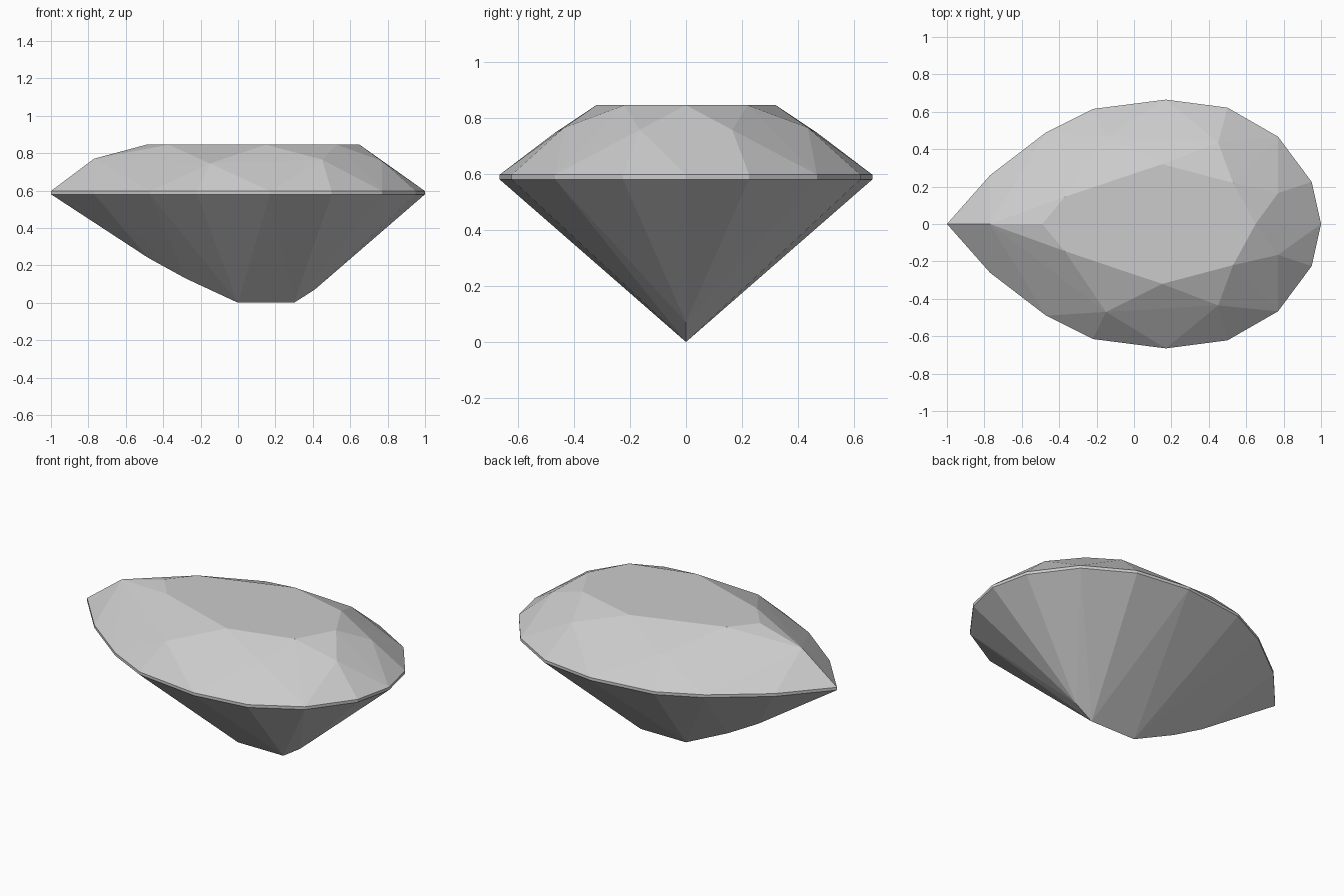
import bpy
import bmesh
import math

if "Cube" in bpy.data.objects:
    bpy.data.objects.remove(bpy.data.objects["Cube"], do_unlink=True)

GIRDLE_LOW, GIRDLE_HIGH, TABLE_Z = 0.58, 0.597, 0.845

# Half outlines, from the pointed end to the round end
girdle = [(-1, 0), (-0.77, 0.26), (-0.47, 0.49), (-0.22, 0.615), (0.17, 0.665),
          (0.5, 0.622), (0.77, 0.467), (0.95, 0.225), (1, 0)]
table = [(-0.49, 0), (-0.37, 0.145), (0.15, 0.32), (0.53, 0.22), (0.65, 0)]
crown = [(-0.77, 0, 0.77), (-0.15, 0.47, 0.745), (0.45, 0.435, 0.765), (0.77, 0.165, 0.757)]
keel = [(-0.48, 0, 0.24), (-0.28, 0, 0.13), (0, 0, 0), (0.3, 0, 0), (0.41, 0, 0.07)]

half = [(x, y, z) for z in (GIRDLE_LOW, GIRDLE_HIGH) for x, y in girdle]
half += [(x, y, TABLE_Z) for x, y in table] + crown + keel

# Mirror the corner points and wrap them in flat facets
bm = bmesh.new()
for x, y, z in half:
    for side in ((1, -1) if y else (1,)):
        bm.verts.new((x, y * side, z))
hull = bmesh.ops.convex_hull(bm, input=bm.verts)
unused = [v for v in set(hull["geom_interior"] + hull["geom_unused"])
          if isinstance(v, bmesh.types.BMVert)]
bmesh.ops.delete(bm, geom=unused, context="VERTS")
bmesh.ops.dissolve_limit(bm, angle_limit=math.radians(0.5), verts=bm.verts, edges=bm.edges)
bmesh.ops.recalc_face_normals(bm, faces=bm.faces)

mesh = bpy.data.meshes.new("gemstone")
bm.to_mesh(mesh)
bm.free()
gem = bpy.data.objects.new("gemstone", mesh)
bpy.context.collection.objects.link(gem)

# Plain pale grey
grey = bpy.data.materials.new("pale_grey")
grey.use_nodes = True
colour = (0.6, 0.6, 0.6, 1)
grey.diffuse_color = colour
grey.node_tree.nodes["Principled BSDF"].inputs["Base Color"].default_value = colour
mesh.materials.append(grey)
